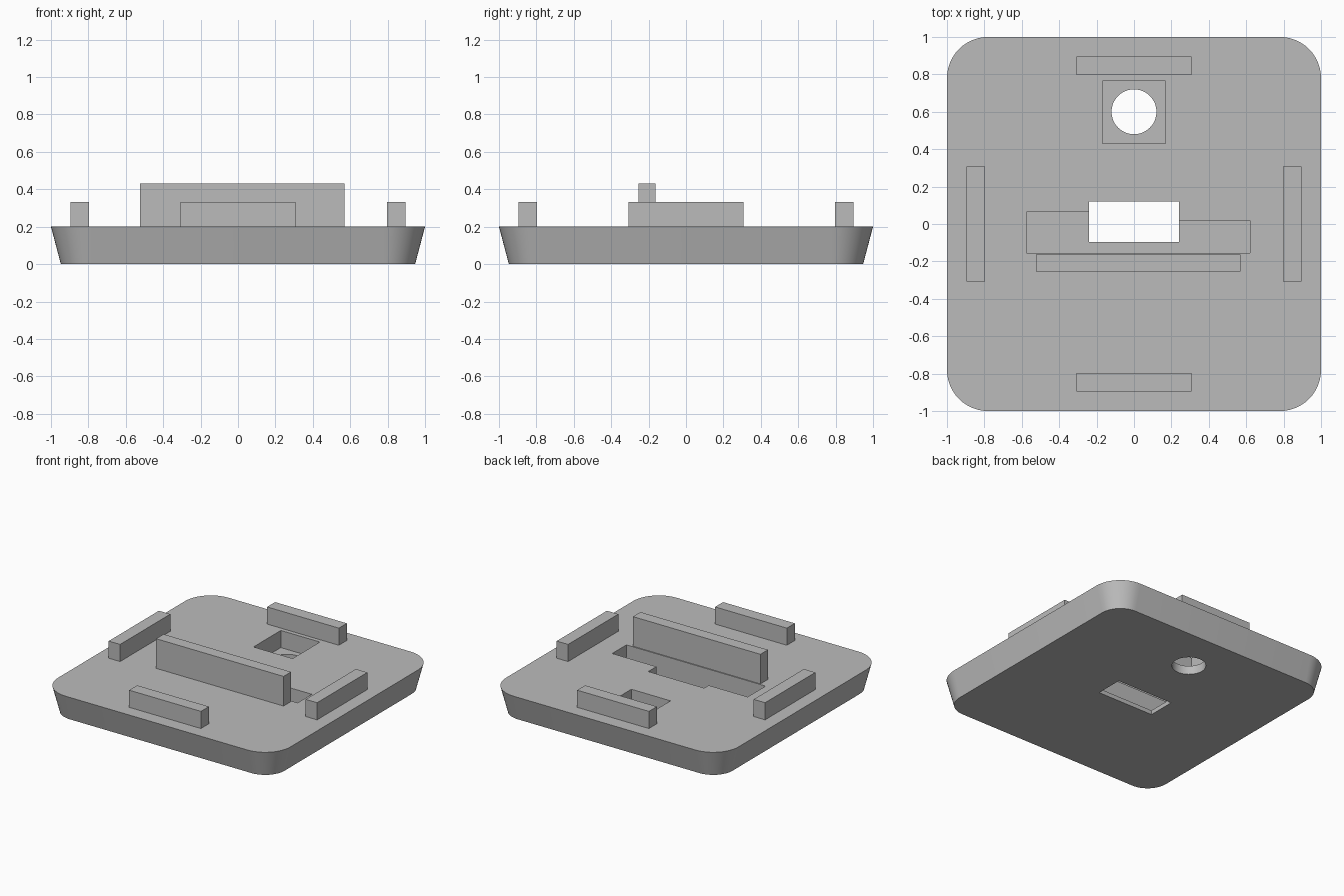
import bpy, bmesh, math

if "Cube" in bpy.data.objects:
    bpy.data.objects.remove(bpy.data.objects["Cube"], do_unlink=True)

grey = bpy.data.materials.new("plain grey")
grey.use_nodes = True
GREY = (0.5, 0.5, 0.5, 1)
grey.diffuse_color = GREY
grey.node_tree.nodes["Principled BSDF"].inputs["Base Color"].default_value = GREY

TOP = 0.2


def loft(name, lower, upper, z0, z1):
    """Solid between two matching counter-clockwise outlines."""
    bm = bmesh.new()
    a = [bm.verts.new((x, y, z0)) for x, y in lower]
    b = [bm.verts.new((x, y, z1)) for x, y in upper]
    bm.faces.new(a[::-1])
    bm.faces.new(b)
    n = len(a)
    for i in range(n):
        j = (i + 1) % n
        bm.faces.new((a[i], a[j], b[j], b[i]))
    mesh = bpy.data.meshes.new(name)
    bm.to_mesh(mesh)
    bm.free()
    mesh.materials.append(grey)
    obj = bpy.data.objects.new(name, mesh)
    bpy.context.collection.objects.link(obj)
    return obj


def prism(name, outline, z0, z1):
    return loft(name, outline, outline, z0, z1)


def box(name, x0, x1, y0, y1, z0, z1):
    return prism(name, [(x0, y0), (x1, y0), (x1, y1), (x0, y1)], z0, z1)


def rounded_square(half, radius, steps=12):
    c = half - radius
    points = []
    for k, (sx, sy) in enumerate([(1, 1), (-1, 1), (-1, -1), (1, -1)]):
        for i in range(steps + 1):
            t = math.pi / 2 * (k + i / steps)
            points.append((sx * c + radius * math.cos(t), sy * c + radius * math.sin(t)))
    return points


def circle(cx, cy, r, n=48):
    return [(cx + r * math.cos(math.tau * i / n), cy + r * math.sin(math.tau * i / n))
            for i in range(n)]


# Tapered base plate with rounded corners
base = loft("base_plate", rounded_square(0.947, 0.167), rounded_square(1, 0.22), 0, TOP)

# Recesses and through holes
stepped = [(-0.575, -0.155), (0.62, -0.155), (0.62, 0.02),
           (0, 0.02), (0, 0.065), (-0.575, 0.065)]
cutters = [
    prism("stepped_recess_cutter", stepped, 0.033, 0.3),
    box("slot_cutter", -0.24, 0.24, -0.095, 0.12, -0.1, 0.31),
    box("square_recess_cutter", -0.168, 0.168, 0.43, 0.765, 0.067, 0.3),
    prism("round_hole_cutter", circle(0, 0.6, 0.12), -0.1, 0.25),
]
for cutter in cutters:
    cutter.hide_render = True
    mod = base.modifiers.new(cutter.name, "BOOLEAN")
    mod.operation = "DIFFERENCE"
    mod.solver = "EXACT"
    mod.object = cutter

# Apply the cuts and drop the cutters
graph = bpy.context.evaluated_depsgraph_get()
cut_mesh = bpy.data.meshes.new_from_object(base.evaluated_get(graph))
base.modifiers.clear()
base.data = cut_mesh
for cutter in cutters:
    bpy.data.objects.remove(cutter, do_unlink=True)

# Smooth rounded walls, sharp rims
bpy.ops.object.select_all(action="DESELECT")
base.select_set(True)
bpy.context.view_layer.objects.active = base
bpy.ops.object.shade_smooth_by_angle(angle=math.radians(30))

# Low rails along the four sides
IN, OUT, HALF, RAIL = 0.797, 0.895, 0.308, 0.333
box("left_rail", IN, OUT, -HALF, HALF, TOP, RAIL)
box("right_rail", -OUT, -IN, -HALF, HALF, TOP, RAIL)
box("back_rail", -HALF, HALF, IN, OUT, TOP, RAIL)
box("front_rail", -HALF, HALF, -OUT, -IN, TOP, RAIL)

# Tall wall in front of the stepped recess
box("tall_wall", -0.525, 0.57, -0.255, -0.163, TOP, 0.43)
